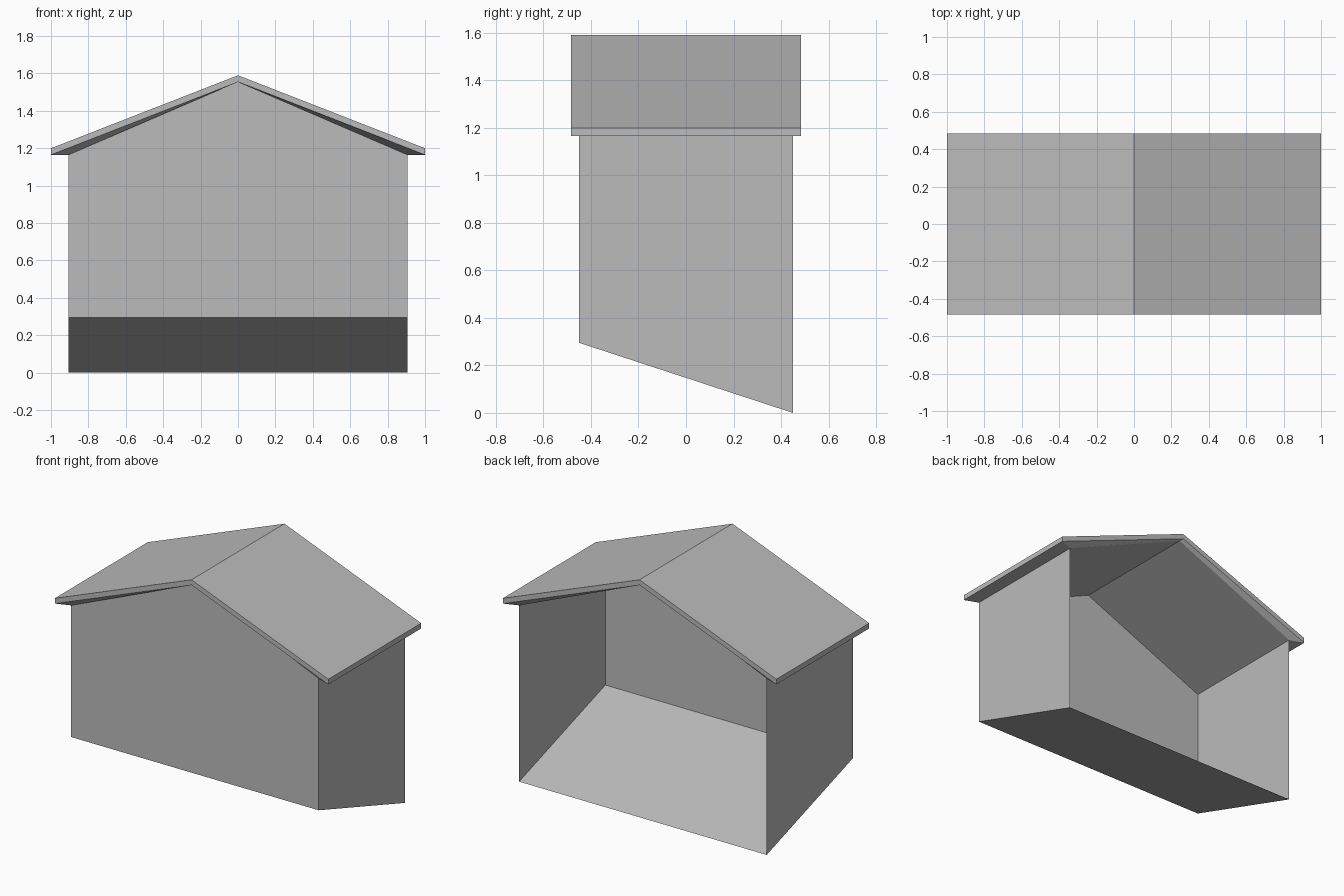
import bpy, bmesh

cube = bpy.data.objects.get("Cube")
if cube:
    bpy.data.objects.remove(cube, do_unlink=True)

# Single plain grey
GREY = (0.5, 0.5, 0.5, 1)
grey = bpy.data.materials.new("plain grey")
grey.use_nodes = True
grey.diffuse_color = GREY
grey.node_tree.nodes["Principled BSDF"].inputs["Base Color"].default_value = GREY

WALL_X, WALL_Y = 0.905, 0.45
ROOF_X, ROOF_Y = 1.0, 0.485
EAVE, RIDGE, THICK = 1.165, 1.555, 0.035
FLOOR_FRONT = 0.295


def make_object(name, faces, closed=False):
    """Build one flat-shaded mesh from faces given as point lists."""
    bm = bmesh.new()
    for points in faces:
        bm.faces.new([bm.verts.new(p) for p in points])
    bmesh.ops.remove_doubles(bm, verts=bm.verts, dist=0.0005)
    if closed:
        bmesh.ops.recalc_face_normals(bm, faces=bm.faces)
    mesh = bpy.data.meshes.new(name)
    bm.to_mesh(mesh)
    bm.free()
    mesh.materials.append(grey)
    obj = bpy.data.objects.new(name, mesh)
    bpy.context.collection.objects.link(obj)
    return obj


def gable_row(half_width, y, lift=0):
    return [(-half_width, y, EAVE + lift), (0, y, RIDGE + lift),
            (half_width, y, EAVE + lift)]


# Gabled front wall
base = [(-WALL_X, -WALL_Y, FLOOR_FRONT), (WALL_X, -WALL_Y, FLOOR_FRONT)]
make_object("front_wall", [base + gable_row(WALL_X, -WALL_Y)[::-1]])

# Side walls with a slanted lower edge; the back stays open
for name, s in (("left_wall", 1), ("right_wall", -1)):
    x = s * WALL_X
    points = [(x, -WALL_Y, FLOOR_FRONT), (x, WALL_Y, 0),
              (x, WALL_Y, EAVE), (x, -WALL_Y, EAVE)]
    make_object(name, [points[::s]])

# Sloping floor sheet
make_object("sloping_floor", [[
    (-WALL_X, -WALL_Y, FLOOR_FRONT), (-WALL_X, WALL_Y, 0),
    (WALL_X, WALL_Y, 0), (WALL_X, -WALL_Y, FLOOR_FRONT)]])

# Roof: gable rows lofted over the top, fascias, soffits and underside
rows = [gable_row(ROOF_X, -ROOF_Y, THICK), gable_row(ROOF_X, ROOF_Y, THICK),
        gable_row(ROOF_X, ROOF_Y), gable_row(WALL_X, WALL_Y),
        gable_row(WALL_X, -WALL_Y), gable_row(ROOF_X, -ROOF_Y)]
faces = []
for i, a in enumerate(rows):
    b = rows[(i + 1) % len(rows)]
    for k in range(2):
        faces.append([a[k], a[k + 1], b[k + 1], b[k]])
# Eave edges and flat eave undersides
for k in (0, 2):
    faces.append([rows[i][k] for i in (0, 1, 2, 5)])
    faces.append([rows[i][k] for i in (2, 3, 4, 5)])
make_object("gable_roof", faces, closed=True)
